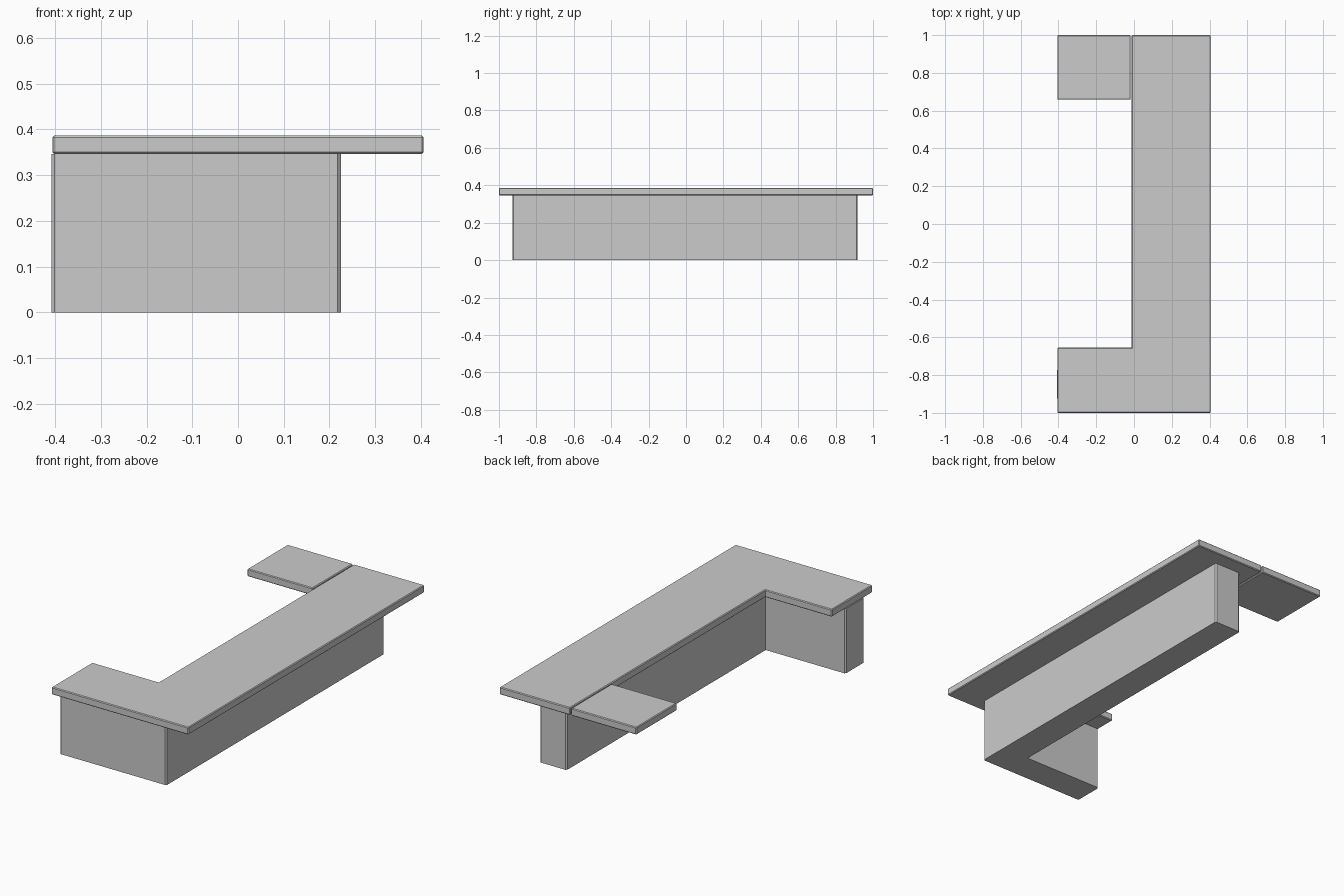
import bpy, bmesh

if "Cube" in bpy.data.objects:
    bpy.data.objects.remove(bpy.data.objects["Cube"])


def slab(name, outline, z0, z1, chamfer, pick):
    """Extrude a plan outline from z0 to z1 and chamfer the chosen edges."""
    bm = bmesh.new()
    face = bm.faces.new([bm.verts.new((x, y, z0)) for x, y in outline])
    ext = bmesh.ops.extrude_face_region(bm, geom=[face], use_keep_orig=True)
    top = [g for g in ext["geom"] if isinstance(g, bmesh.types.BMVert)]
    bmesh.ops.translate(bm, verts=top, vec=(0, 0, z1 - z0))
    bmesh.ops.recalc_face_normals(bm, faces=bm.faces)
    bmesh.ops.bevel(bm, geom=[e for e in bm.edges if pick(e)], offset=chamfer,
                    segments=1, profile=0.5, affect='EDGES')
    mesh = bpy.data.meshes.new(name)
    bm.to_mesh(mesh)
    bm.free()
    obj = bpy.data.objects.new(name, mesh)
    bpy.context.collection.objects.link(obj)
    return obj


def l_shape(x0, x1, x2, y0, y1, y2):
    """L plan: short arm x0..x1 at the front, long run x1..x2 to the back."""
    return [(x0, y0), (x2, y0), (x2, y2), (x1, y2), (x1, y1), (x0, y1)]


def is_vertical(e):
    a, b = e.verts
    return abs(a.co.z - b.co.z) > 1e-4


def convex(e):
    return e.is_convex


def convex_vertical(e):
    return is_vertical(e) and e.is_convex


Z_TOP, Z_UNDER = 0.386, 0.346

# Supporting counter wall, overhung by the worktop
slab("counter_base", l_shape(-0.408, 0.065, 0.225, -0.928, -0.768, 0.918),
     0.0, Z_UNDER, 0.007, convex_vertical)

# L-shaped worktop
slab("worktop", l_shape(-0.406, -0.012, 0.406, -1.0, -0.655, 1.0),
     Z_UNDER, Z_TOP, 0.004, convex)

# Flap closing the back end, separated by a narrow gap
slab("hinged_flap", [(-0.406, 0.658), (-0.018, 0.658), (-0.018, 1.0), (-0.406, 1.0)],
     Z_UNDER, Z_TOP, 0.004, convex)
